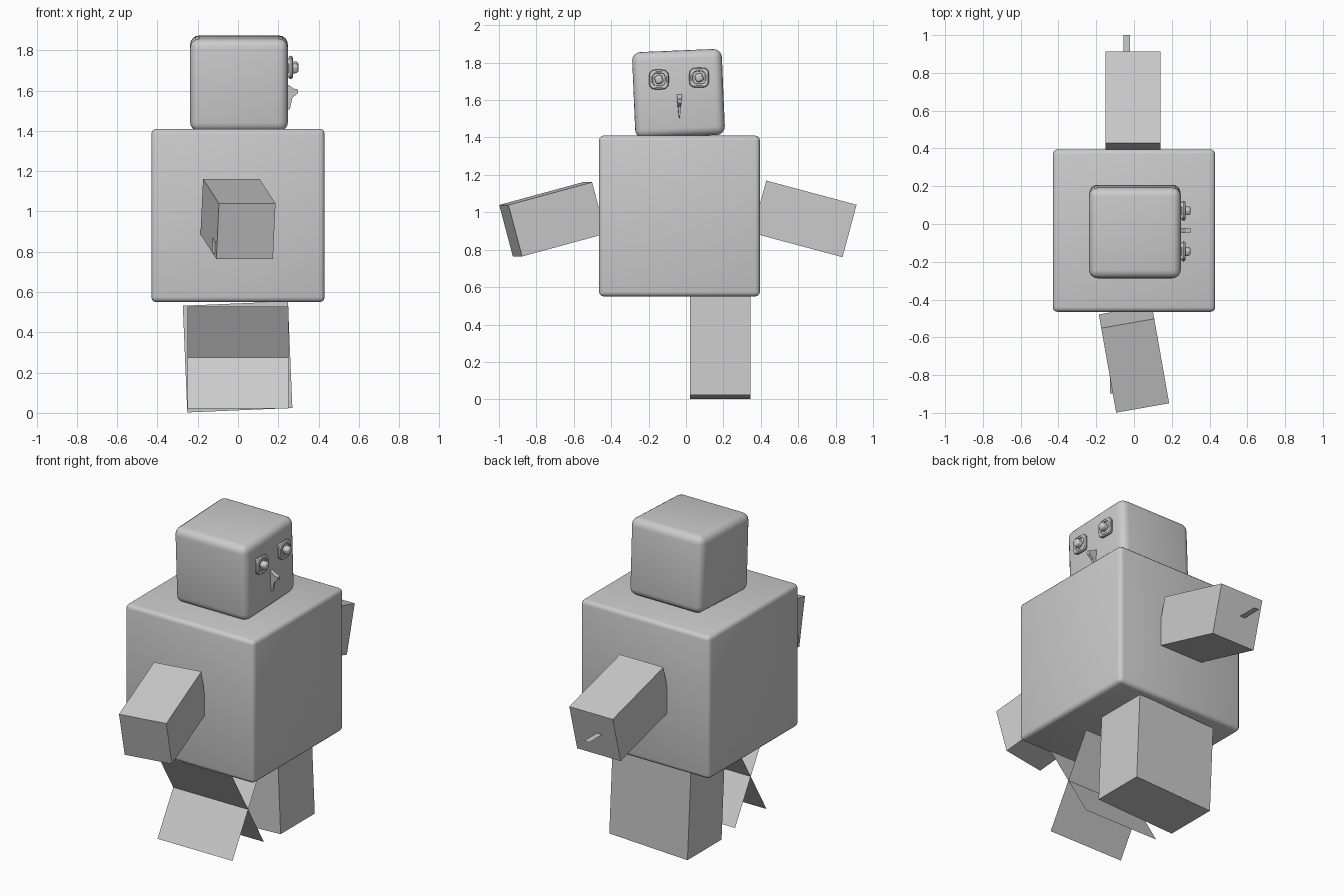
import bpy
from math import radians, pi
from mathutils import Vector

default = bpy.data.objects.get("Cube")
if default:
    bpy.data.objects.remove(default, do_unlink=True)

grey = bpy.data.materials.new("light_grey")
grey.use_nodes = True
COLOUR = (0.6, 0.6, 0.6, 1)
grey.diffuse_color = COLOUR
grey.node_tree.nodes["Principled BSDF"].inputs["Base Color"].default_value = COLOUR


def mesh_object(name, verts, faces):
    mesh = bpy.data.meshes.new(name)
    mesh.from_pydata(verts, [], faces)
    mesh.materials.append(grey)
    obj = bpy.data.objects.new(name, mesh)
    bpy.context.collection.objects.link(obj)
    return obj


def box(name, centre, size, turn=(0, 0, 0), bevel=0, segments=4):
    """Box with turn in degrees and optional rounded edges."""
    bpy.ops.mesh.primitive_cube_add(size=1, location=centre)
    obj = bpy.context.object
    obj.name = name
    obj.scale = size
    bpy.ops.object.transform_apply(location=False, rotation=False, scale=True)
    obj.rotation_euler = [radians(a) for a in turn]
    obj.data.materials.append(grey)
    if bevel:
        mod = obj.modifiers.new("rounding", "BEVEL")
        mod.width = bevel
        mod.segments = segments
        bpy.ops.object.modifier_apply(modifier=mod.name)
        bpy.ops.object.shade_smooth_by_angle(angle=radians(40))
    return obj


# Torso and slightly tilted head
box("torso", (0, -0.035, 0.98), (0.86, 0.86, 0.86), bevel=0.025, segments=3)
box("head", (0.005, -0.04, 1.635), (0.485, 0.48, 0.46), (2.4, 0, 0), bevel=0.045)

# Arms slope down and outwards, one swings towards the face side
box("back_arm", (-0.005, 0.633, 0.965), (0.29, 0.5, 0.29), (-15, 0, 0))
box("front_arm", (0, -0.714, 0.9625), (0.285, 0.47, 0.285), (15, 0, 10))

# Thin flat tabs on the arms
mesh_object("back_hand_tab",
            [(-0.055, 0.85, 0.91), (-0.02, 0.85, 0.91), (-0.02, 1, 0.91), (-0.055, 1, 0.91)],
            [(0, 1, 2, 3)])
box("front_hand_tab", (-0.12, -0.85, 0.83), (0.015, 0.08, 0.06), (15, 0, 0))

# Solid leg
box("back_leg", (-0.002, 0.183, 0.278), (0.522, 0.325, 0.53), (0, -2.4, 0))

# Folded leg: two crossing sheets
for name, top, bottom in (("folded_leg_sheet_a", -0.41, -0.11),
                          ("folded_leg_sheet_b", -0.11, -0.41)):
    mesh_object(name,
                [(-0.25, top, 0.528), (0.25, top, 0.528),
                 (0.25, bottom, 0.022), (-0.25, bottom, 0.022)],
                [(0, 1, 2, 3)])

# Eyes: raised rounded frame, lids and a bulging pupil
for side, y, z in (("right", -0.145, 1.71), ("left", 0.07, 1.72)):
    box(side + "_eye_base", (0.25, y, z), (0.03, 0.085, 0.09), bevel=0.012)
    bpy.ops.mesh.primitive_torus_add(major_segments=20, minor_segments=8,
                                     major_radius=0.042, minor_radius=0.011,
                                     location=(0.262, y, z), rotation=(0, pi / 2, 0))
    rim = bpy.context.object
    rim.name = side + "_eye_rim"
    rim.data.materials.append(grey)
    for v in rim.data.vertices:      # square off the ring
        r = Vector((v.co.x, v.co.y)).length
        k = r / (abs(v.co.x) ** 4 + abs(v.co.y) ** 4) ** 0.25
        v.co.x *= k
        v.co.y *= k
    bpy.ops.object.shade_smooth_by_angle(angle=radians(40))
    box(side + "_pupil", (0.275, y, z), (0.05, 0.042, 0.045), (20, 0, 0), bevel=0.014)

# Beak-like nose: side profile, tapering to a thin lower point
profile = [(0.24, 1.635, 0.012), (0.275, 1.61, 0.014), (0.298, 1.605, 0.013),
           (0.296, 1.585, 0.010), (0.27, 1.565, 0.008), (0.258, 1.51, 0.003),
           (0.24, 1.5, 0.003)]
n = len(profile)
verts = [(x, -0.035 + s * w, z) for s in (-1, 1) for x, z, w in profile]
faces = [tuple(range(n)), tuple(reversed(range(n, 2 * n)))]
faces += [((i + 1) % n, i, i + n, (i + 1) % n + n) for i in range(n)]
mesh_object("nose", verts, faces)
